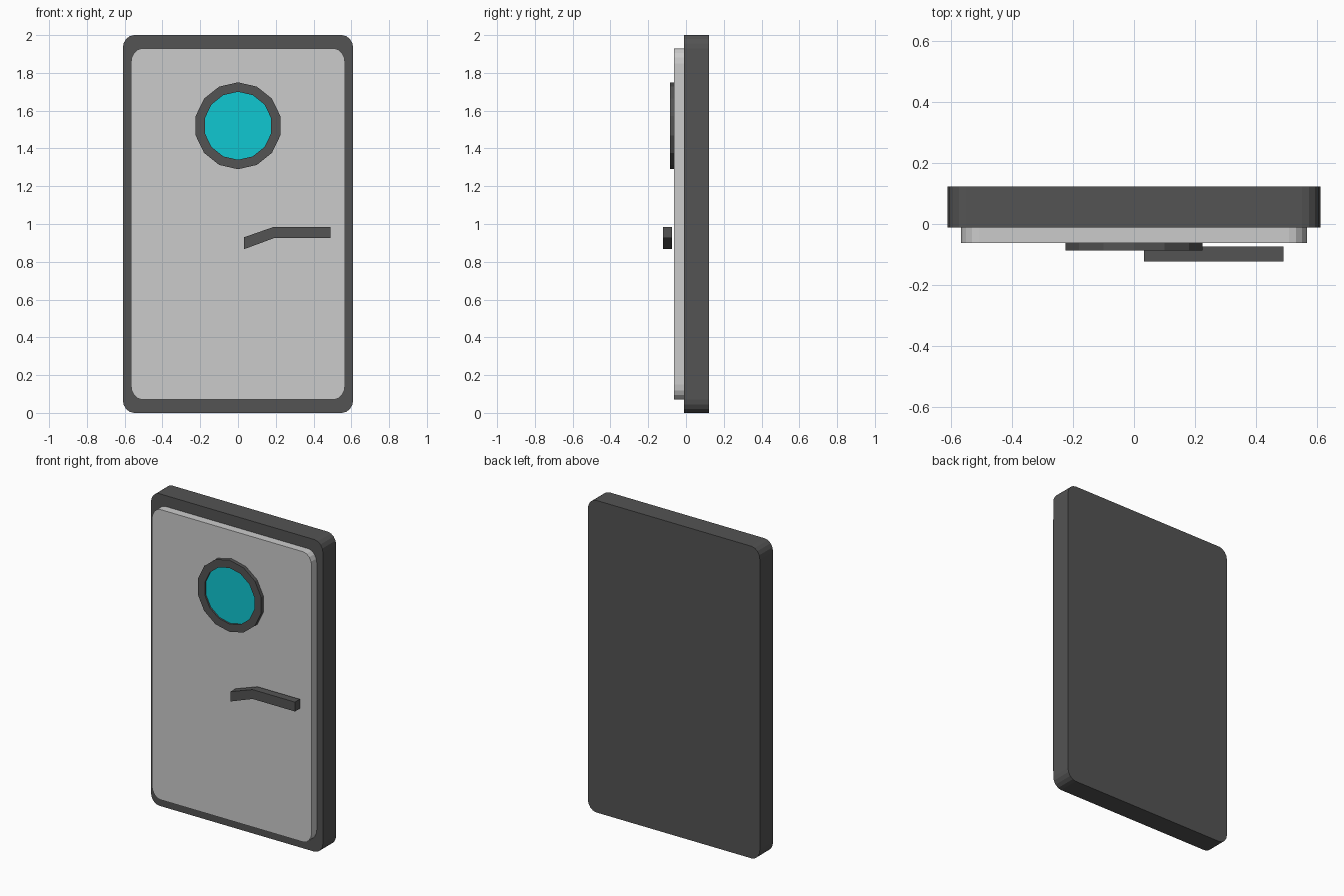
import bpy
import bmesh
from math import sin, cos, pi

cube = bpy.data.objects.get("Cube")
if cube:
    bpy.data.objects.remove(cube, do_unlink=True)


def material(name, rgb):
    m = bpy.data.materials.new(name)
    m.use_nodes = True
    m.diffuse_color = (*rgb, 1)
    m.node_tree.nodes["Principled BSDF"].inputs["Base Color"].default_value = (*rgb, 1)
    return m


dark = material("dark grey", (0.087, 0.087, 0.087))
light = material("light grey", (0.6, 0.6, 0.6))
cyan = material("cyan glass", (0.005, 0.57, 0.64))


def finish(name, bm, mat):
    bmesh.ops.recalc_face_normals(bm, faces=bm.faces)
    mesh = bpy.data.meshes.new(name)
    bm.to_mesh(mesh)
    bm.free()
    mesh.materials.append(mat)
    obj = bpy.data.objects.new(name, mesh)
    bpy.context.collection.objects.link(obj)
    return obj


def slab(name, outline, front, back, mat):
    """Extrude an (x, z) outline from front to back along y."""
    bm = bmesh.new()
    face = bm.faces.new([bm.verts.new((x, front, z)) for x, z in outline])
    new = bmesh.ops.extrude_face_region(bm, geom=[face], use_keep_orig=True)["geom"]
    verts = [v for v in new if isinstance(v, bmesh.types.BMVert)]
    bmesh.ops.translate(bm, verts=verts, vec=(0, back - front, 0))
    return finish(name, bm, mat)


def rounded_rect(half_w, low, high, rx, rz, steps=4):
    points = []
    corners = [(half_w - rx, high - rz), (rx - half_w, high - rz),
               (rx - half_w, low + rz), (half_w - rx, low + rz)]
    for i, (cx, cz) in enumerate(corners):
        for s in range(steps + 1):
            a = (i + s / steps) * pi / 2
            points.append((cx + rx * cos(a), cz + rz * sin(a)))
    return points


def circle(radius, z, sides=14):
    angles = [2 * pi * i / sides for i in range(sides)]
    return [(radius * sin(a), z + radius * cos(a)) for a in angles]


def ring(name, inner, outer, front, back, mat):
    """Hollow rim with a square section."""
    bm = bmesh.new()
    loops = [[bm.verts.new((x, y, z)) for x, z in pts]
             for pts, y in ((outer, front), (outer, back), (inner, back), (inner, front))]
    n = len(outer)
    for k in range(4):
        a, b = loops[k], loops[(k + 1) % 4]
        for i in range(n):
            j = (i + 1) % n
            bm.faces.new((a[i], a[j], b[j], b[i]))
    return finish(name, bm, mat)


# Door body: dark backing slab and raised front panel
slab("door_frame", rounded_rect(0.61, 0, 2, 0.06, 0.07), -0.011, 0.123, dark)
slab("door_panel", rounded_rect(0.567, 0.07, 1.93, 0.06, 0.08), -0.063, -0.011, light)

# Round window
WINDOW_Z = 1.52
ring("window_rim", circle(0.18, WINDOW_Z), circle(0.23, WINDOW_Z), -0.086, -0.063, dark)
slab("window_glass", circle(0.18, WINDOW_Z), -0.075, -0.063, cyan)

# Bent lever handle
lever = [(0.033, 0.867), (0.19, 0.925), (0.49, 0.925),
         (0.49, 0.985), (0.19, 0.985), (0.033, 0.93)]
slab("handle", lever, -0.123, -0.074, dark)
